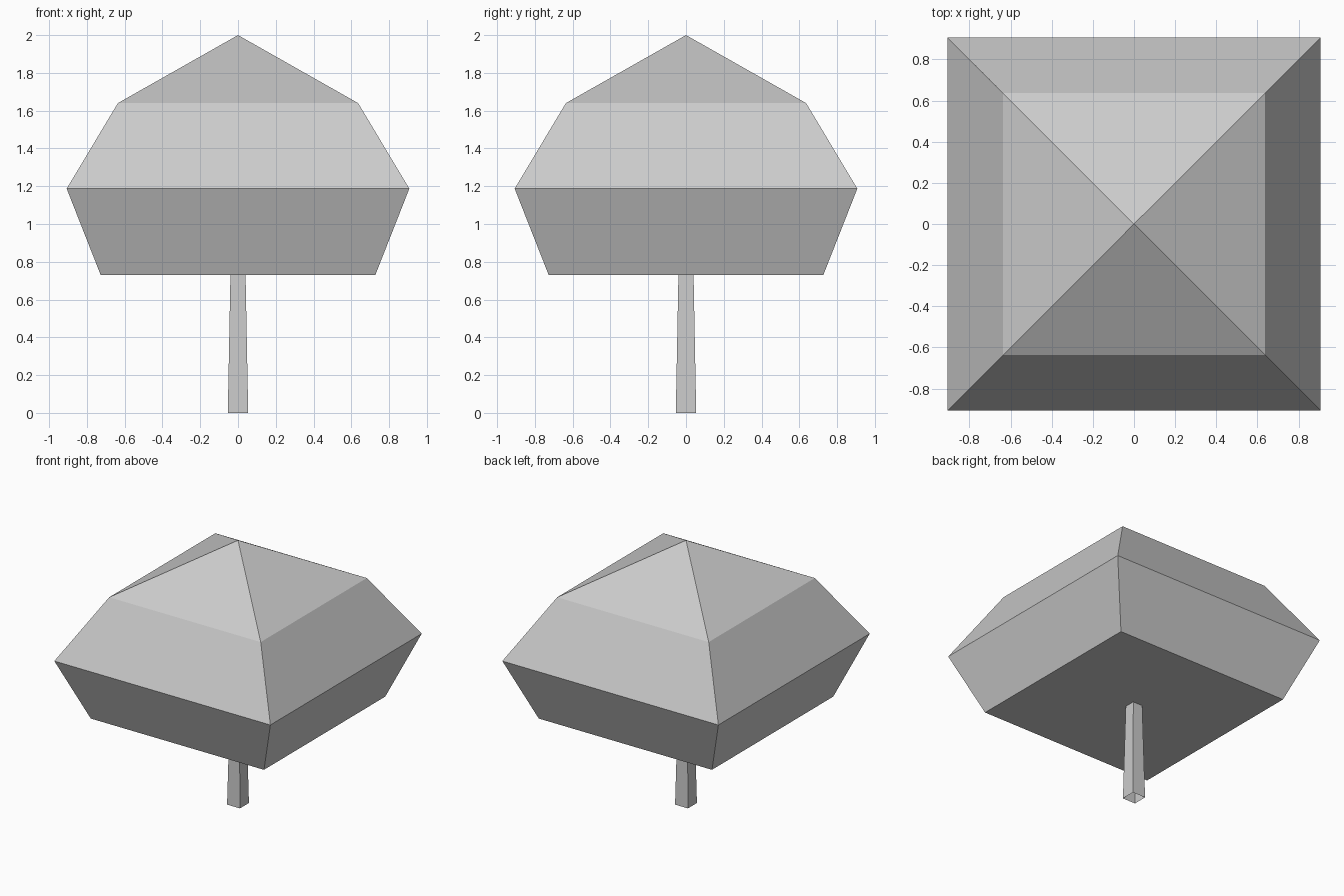
import bpy
import bmesh

if "Cube" in bpy.data.objects:
    bpy.data.objects.remove(bpy.data.objects["Cube"])


def square_loft(name, rings, apex=None, cap_bottom=False):
    """Stack square rings given as (half width, height), optionally closed by an apex."""
    bm = bmesh.new()
    corners = [(-1, -1), (1, -1), (1, 1), (-1, 1)]
    loops = [[bm.verts.new((x * h, y * h, z)) for x, y in corners] for h, z in rings]
    for low, high in zip(loops, loops[1:]):
        for i in range(4):
            j = (i + 1) % 4
            bm.faces.new((low[i], low[j], high[j], high[i]))
    if apex is not None:
        tip = bm.verts.new((0, 0, apex))
        for i in range(4):
            bm.faces.new((loops[-1][i], loops[-1][(i + 1) % 4], tip))
    if cap_bottom:
        bm.faces.new(loops[0][::-1])
    mesh = bpy.data.meshes.new(name)
    bm.to_mesh(mesh)
    bm.free()
    obj = bpy.data.objects.new(name, mesh)
    bpy.context.collection.objects.link(obj)
    return obj


# Tapered trunk, open at the foot
square_loft("trunk", [(0.054, 0.0), (0.04, 0.73)])

# Faceted crown of leaves with a pointed top
square_loft("crown", [(0.727, 0.73), (0.907, 1.187), (0.636, 1.64)],
            apex=2.0, cap_bottom=True)
